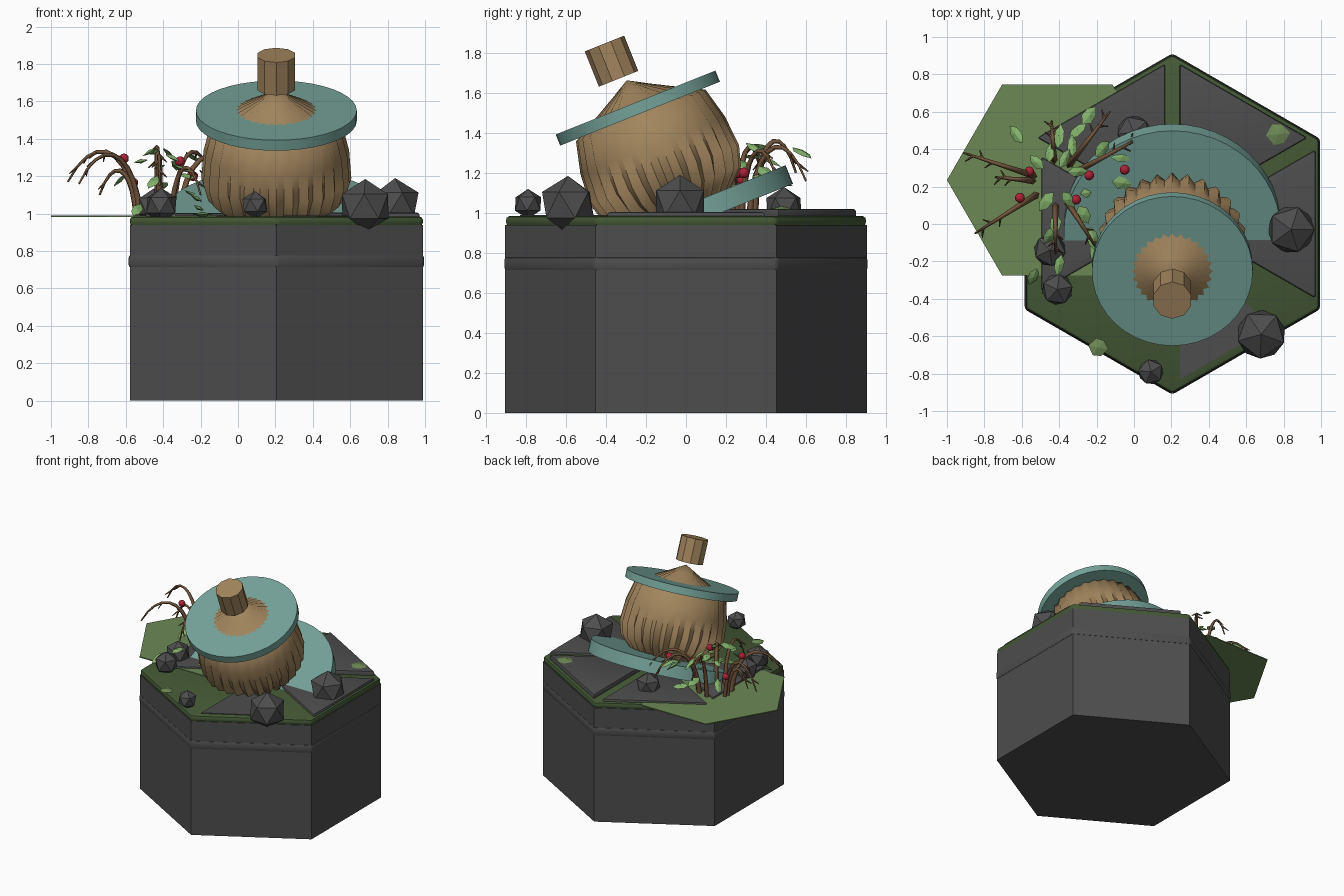
import bpy, bmesh, math, random
from mathutils import Vector, Matrix, Euler

if "Cube" in bpy.data.objects:
    bpy.data.objects.remove(bpy.data.objects["Cube"])

random.seed(4)
CX = 0.205                      # axis of the pedestal


def mat(name, r, g, b):
    m = bpy.data.materials.new(name)
    m.diffuse_color = (r, g, b, 1)
    m.use_nodes = True
    m.node_tree.nodes["Principled BSDF"].inputs["Base Color"].default_value = m.diffuse_color
    return m


STONE = mat("dark stone", 0.075, 0.075, 0.077)
MOSS = mat("moss green", 0.058, 0.10, 0.036)
GRASS = mat("grass green", 0.15, 0.25, 0.09)
TEAL = mat("teal", 0.18, 0.37, 0.325)
CLAY = mat("tan clay", 0.36, 0.235, 0.11)
BARK = mat("bark brown", 0.17, 0.09, 0.045)
LEAF = mat("leaf green", 0.23, 0.45, 0.15)
BERRY = mat("berry red", 0.42, 0.015, 0.035)


def finish(bm, name, material, smooth=None):
    bmesh.ops.recalc_face_normals(bm, faces=bm.faces)
    me = bpy.data.meshes.new(name)
    bm.to_mesh(me)
    bm.free()
    me.materials.append(material)
    ob = bpy.data.objects.new(name, me)
    bpy.context.collection.objects.link(ob)
    if smooth:
        bpy.ops.object.select_all(action='DESELECT')
        ob.select_set(True)
        bpy.context.view_layer.objects.active = ob
        bpy.ops.object.shade_smooth_by_angle(angle=math.radians(smooth))
    return ob


def prism(name, pts, z0, z1, material, bevel=0.0):
    """Extrude a flat outline, optionally rounding its edges."""
    bm = bmesh.new()
    f = bm.faces.new([bm.verts.new((x, y, z0)) for x, y in pts])
    r = bmesh.ops.extrude_face_region(bm, geom=[f])
    for v in r["geom"]:
        if isinstance(v, bmesh.types.BMVert):
            v.co.z = z1
    if bevel:
        bmesh.ops.bevel(bm, geom=bm.edges[:], offset=bevel, segments=2, affect='EDGES', profile=0.5)
    return finish(bm, name, material, 35 if bevel else None)


def hexagon(cx, cy, r, start):
    return [(cx + r * math.cos(math.radians(start + 60 * i)),
             cy + r * math.sin(math.radians(start + 60 * i))) for i in range(6)]


def disc(name, m, r, h, sides, material, smooth=40):
    bm = bmesh.new()
    bmesh.ops.create_cone(bm, cap_ends=True, segments=sides, radius1=r, radius2=r, depth=h, matrix=m)
    return finish(bm, name, material, smooth)


# pedestal, trim band and moss cap
prism("pedestal", hexagon(CX, 0, 0.905, 30), 0, 0.94, STONE)
prism("pedestal_band", hexagon(CX, 0, 0.912, 30), 0.71, 0.78, STONE, 0.016)
prism("moss_cap", hexagon(CX, 0, 0.905, 30), 0.933, 0.985, MOSS, 0.02)

# paving wedges: (mid angle, top height, inner radius, outer radius)
for ang, top, r0, r1 in [(0, 1.005, 0.2, 0.765), (60, 1.02, 0.2, 0.76),
                         (120, 1.005, 0.2, 0.76), (180, 1.003, 0.2, 0.70)]:
    a = math.radians(ang)
    d, s = Vector((math.cos(a), math.sin(a))), Vector((-math.sin(a), math.cos(a)))
    c = Vector((CX, 0))
    k = math.tan(math.radians(30))
    w0, w1 = r0 * k - 0.045, r1 * k - 0.045
    pts = [c + d * r0 - s * w0, c + d * r1 - s * w1, c + d * r1 + s * w1, c + d * r0 + s * w0]
    prism("paving_wedge", pts, 0.96, top, STONE, 0.012)
prism("sunken_wedge", [(0.245, -0.3), (0.245, -0.83), (0.72, -0.56), (0.5, -0.3)], 0.96, 0.99, STONE)

# grass patch overhanging the left side
prism("grass_patch", hexagon(-0.41, 0.235, 0.59, 0), 0.981, 0.989, GRASS)

# tilted jar: local z is the jar axis
TILT = Matrix.Translation((CX, -0.241, 1.524)) @ Matrix.Rotation(math.radians(21.8), 4, 'X')
profile = [(0.10, -0.62, 0.01), (0.26, -0.55, 0.02), (0.35, -0.46, 0.022), (0.383, -0.36, 0.018),
           (0.378, -0.2, 0.011), (0.34, -0.04, 0.009), (0.2, 0.033, 0.011), (0.1, 0.09, 0.005)]
RIBS = 28
bm = bmesh.new()
rings = []
for r, h, amp in profile:
    rings.append([bm.verts.new(TILT @ Vector((
        (r + amp * (-1) ** i) * math.cos(math.pi * i / RIBS),
        (r + amp * (-1) ** i) * math.sin(math.pi * i / RIBS), h))) for i in range(2 * RIBS)])
N = 2 * RIBS
for a, b in zip(rings, rings[1:]):
    for i in range(N):
        bm.faces.new((a[i], a[(i + 1) % N], b[(i + 1) % N], b[i]))
apex = bm.verts.new(TILT @ Vector((0, 0, 0.15)))
for i in range(N):
    bm.faces.new((rings[-1][i], rings[-1][(i + 1) % N], apex))
bm.faces.new(rings[0])
finish(bm, "jar_body", CLAY, 60)
disc("jar_brim", TILT, 0.43, 0.06, 40, TEAL)
disc("jar_base_plate", TILT @ Matrix.Translation((0, 0.0, -0.59)), 0.58, 0.1, 48, TEAL)
disc("jar_knob", TILT @ Matrix.Translation((0, -0.035, 0.267)), 0.106, 0.19, 10, CLAY, None)

# boulders
for i, (x, y, z, r) in enumerate([(0.84, -0.03, 1.05, 0.14), (0.68, -0.59, 1.04, 0.145),
                                  (0.09, -0.79, 1.045, 0.075), (-0.41, -0.35, 1.045, 0.092),
                                  (-0.45, -0.14, 1.04, 0.095), (0.0, 0.49, 1.03, 0.1)]):
    bm = bmesh.new()
    m = Matrix.Translation((x, y, z)) @ Matrix.Rotation(i * 0.9, 4, 'Z')
    bmesh.ops.create_icosphere(bm, subdivisions=1, radius=r, matrix=m)
    finish(bm, "boulder", STONE)


def add_leaf(bm, m, length, width, thick=0.012):
    """Six-sided leaf with a raised centre, pointing along local x."""
    outline = [(-0.5, 0), (-0.2, -0.5), (0.2, -0.45), (0.5, 0), (0.2, 0.45), (-0.2, 0.5)]
    ring = [bm.verts.new(m @ Vector((x * length, y * width, 0))) for x, y in outline]
    for s in (1, -1):
        c = bm.verts.new(m @ Vector((0, 0, s * thick)))
        for i in range(6):
            bm.faces.new((ring[i], ring[(i + 1) % 6], c))


# arching branches: (base, tip, peak height)
BASE = Vector((-0.42, 0.22))
tips = [(-0.91, 0.38, 1.17), (-0.85, -0.05, 1.16), (-0.44, 0.55, 1.2), (-0.13, 0.60, 1.16),
        (0.03, 0.46, 1.14), (-0.20, -0.13, 1.1), (-0.42, -0.16, 1.15), (-0.74, 0.25, 1.1)]
crv = bpy.data.curves.new("bush_branches", 'CURVE')
crv.dimensions = '3D'
crv.bevel_depth = 0.02
crv.bevel_resolution = 0
crv.use_fill_caps = True


def add_branch(points):
    s = crv.splines.new('POLY')
    s.points.add(len(points) - 1)
    for p, (co, rad) in zip(s.points, points):
        p.co = (*co, 1)
        p.radius = rad


leaves = bmesh.new()
for i, (tx, ty, tz) in enumerate(tips):
    tip = Vector((tx, ty))
    out = (tip - BASE).normalized()
    b = BASE + out * 0.12
    peak = (1.42, 1.40, 1.45, 1.42, 1.4, 1.32, 1.4, 1.3)[i]
    p0, p3 = Vector((*b, 0.97)), Vector((*tip, tz))
    p1 = Vector((*b.lerp(tip, 0.08), peak - 0.06))
    p2 = Vector((*b.lerp(tip, 0.62), peak + 0.03))
    pts = []
    for k in range(10):
        t = k / 9
        u = 1 - t
        pts.append((p0 * u**3 + p1 * 3 * u * u * t + p2 * 3 * u * t * t + p3 * t**3, 1.0 - 0.72 * t))
    add_branch(pts)
    # side twigs near the tip
    for k, sgn in ((6, 1), (7, -1), (8, 1)):
        q = pts[k][0]
        side = Vector((-out.y, out.x, 0)) * sgn * 0.04 + Vector((out.x * 0.03, out.y * 0.03, -0.035))
        add_branch([(q, 0.4), (q + side, 0.15)])

# leaves: a crown around the centre and a trail to the front
spots = [(-0.45, 0.38, 1.33), (-0.37, 0.35, 1.32), (-0.52, 0.33, 1.28), (-0.33, 0.42, 1.26),
         (-0.24, 0.58, 1.30), (-0.30, 0.28, 1.24), (-0.63, 0.48, 1.18), (-0.47, 0.12, 1.33),
         (-0.35, 0.13, 1.30), (-0.42, 0.0, 1.25), (-0.27, 0.05, 1.2), (-0.06, 0.36, 1.18),
         (-0.06, 0.22, 1.13), (-0.22, -0.08, 1.08), (-0.40, -0.22, 1.1), (-0.17, 0.4, 1.2),
         (-0.45, -0.06, 1.17), (-0.24, 0.17, 1.1), (-0.40, 0.47, 1.15), (-0.21, -0.15, 1.03),
         (-0.54, -0.28, 1.02), (-0.30, 0.5, 1.1)]
for x, y, z in spots:
    a = math.atan2(y - BASE.y, x - BASE.x) + random.uniform(-0.5, 0.5)
    e = Euler((random.uniform(-0.5, 0.5), random.uniform(0.0, 0.6), a))
    add_leaf(leaves, Matrix.Translation((x, y, z)) @ e.to_matrix().to_4x4(),
             random.uniform(0.10, 0.14), random.uniform(0.05, 0.07))
finish(leaves, "bush_leaves", LEAF)

branches = bpy.data.objects.new("bush_branches", crv)
bpy.context.collection.objects.link(branches)
crv.materials.append(BARK)

# berries
for x, y, z in [(-0.61, 0.14, 1.295), (-0.56, 0.28, 1.165), (-0.31, 0.13, 1.28),
                (-0.24, 0.26, 1.2), (-0.05, 0.29, 1.2)]:
    bm = bmesh.new()
    bmesh.ops.create_icosphere(bm, subdivisions=2, radius=0.027, matrix=Matrix.Translation((x, y, z)))
    finish(bm, "berry", BERRY, 60)

# flat tufts on the moss
for x, y, z, r, rot in [(0.77, 0.48, 1.02, 0.13, 0.1), (-0.19, -0.66, 0.995, 0.11, -0.2)]:
    bm = bmesh.new()
    add_leaf(bm, Matrix.Translation((x, y, z)) @ Matrix.Rotation(rot, 4, 'Z'), r, r * 0.85, 0.015)
    finish(bm, "grass_tuft", GRASS)
